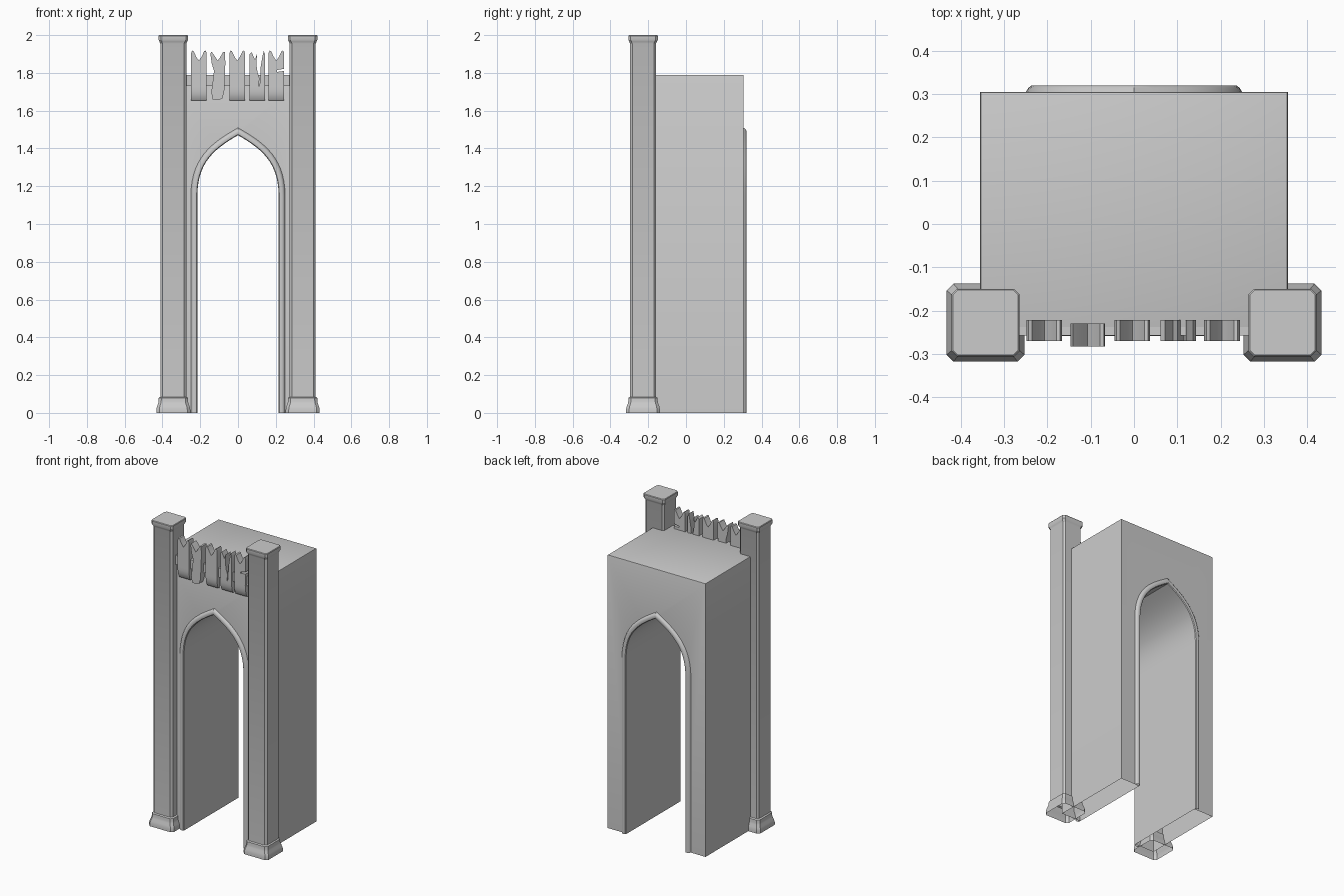
import bpy, bmesh
from mathutils import Vector

if "Cube" in bpy.data.objects:
    bpy.data.objects.remove(bpy.data.objects["Cube"])

FRONT, BACK, TOP = -0.243, 0.305, 1.79


def finish(bm, name, angle=0.6):
    bmesh.ops.recalc_face_normals(bm, faces=bm.faces[:])
    me = bpy.data.meshes.new(name)
    bm.to_mesh(me)
    bm.free()
    ob = bpy.data.objects.new(name, me)
    bpy.context.collection.objects.link(ob)
    bpy.ops.object.select_all(action='DESELECT')
    ob.select_set(True)
    bpy.context.view_layer.objects.active = ob
    bpy.ops.object.shade_smooth_by_angle(angle=angle)
    return ob


def prism(bm, pts, direction):
    """Extrude a closed planar outline along a direction."""
    f = bm.faces.new([bm.verts.new(p) for p in pts])
    ext = bmesh.ops.extrude_face_region(bm, geom=[f], use_keep_orig=True)
    moved = [g for g in ext['geom'] if isinstance(g, bmesh.types.BMVert)]
    bmesh.ops.translate(bm, verts=moved, vec=direction)


def slab(bm, outline, y0, y1):
    prism(bm, [(x, y0, z) for x, z in outline], (0, y1 - y0, 0))


# Pointed arch path, from the left foot over the apex to the right foot
def bez(t, a, b, c, d):
    s = 1 - t
    return a * s**3 + 3 * b * s * s * t + 3 * c * s * t * t + d * t**3


N = 14
half = [Vector((0.215, 0))] + [Vector((bez(i / N, .215, .215, .12, 0),
                                       bez(i / N, 1.15, 1.33, 1.40, 1.47)))
                               for i in range(N + 1)]
path = [Vector((-p.x, p.y)) for p in half] + half[-2::-1]

# Gate block with the tunnel through it, open underneath
bm = bmesh.new()
outline = [(-.355, 0), (-.355, TOP), (.355, TOP), (.355, 0)]
outline += [tuple(p) for p in reversed(path)]
slab(bm, outline, FRONT, BACK)
low = [f for f in bm.faces if all(v.co.z < 1e-5 for v in f.verts)]
bmesh.ops.delete(bm, geom=low, context='FACES_ONLY')
top_edges = [e for e in bm.edges if all(v.co.z > TOP - 1e-4 for v in e.verts)]
bmesh.ops.bevel(bm, geom=top_edges, offset=0.005, segments=2, profile=0.5, affect='EDGES')
finish(bm, "gate_block")


# Rounded moulding around both ends of the arch
def arch_trim(name, y, sign):
    profile = [(0, 0), (0, .008), (.004, .013), (.012, .015),
               (.022, .014), (.029, .009), (.034, 0)]
    bm = bmesh.new()
    rows = []
    for i, p in enumerate(path):
        a = (p - path[i - 1]).normalized() if i else None
        b = (path[i + 1] - p).normalized() if i < len(path) - 1 else None
        a, b = a or b, b or a
        t = (a + b).normalized()
        n = Vector((-t.y, t.x)) / max(0.5, t.dot(a))
        rows.append([bm.verts.new((p.x + n.x * o, y + sign * d, p.y + n.y * o))
                     for o, d in profile])
    for r, s in zip(rows, rows[1:]):
        for j in range(len(profile) - 1):
            bm.faces.new((r[j], r[j + 1], s[j + 1], s[j]))
    finish(bm, name)


arch_trim("front_arch_trim", FRONT, -1)
arch_trim("back_arch_trim", BACK, 1)


# Square pillars with chamfered corners, flared foot and cap
def pillar(name, cx, cy):
    # height, half width, corner chamfer
    levels = [(0, .09, .016), (.018, .09, .016), (.035, .086, .015), (.05, .08, .014),
              (.062, .078, .014), (.08, .077, .014), (.085, .069, .012),
              (1.955, .069, .012), (1.965, .073, .012), (1.975, .078, .012),
              (1.996, .078, .012), (2.0, .075, .011)]
    bm = bmesh.new()
    rings = []
    for z, h, c in levels:
        k = h - c
        ring = [(h, k), (k, h), (-k, h), (-h, k), (-h, -k), (-k, -h), (k, -h), (h, -k)]
        rings.append([bm.verts.new((cx + x, cy + y, z)) for x, y in ring])
    for r, s in zip(rings, rings[1:]):
        for j in range(8):
            bm.faces.new((r[j], r[j - 1], s[j - 1], s[j]))
    bm.faces.new(rings[-1])
    finish(bm, name, 0.5)


pillar("left_pillar", -.3425, -.2275)
pillar("right_pillar", .3425, -.2275)

# Rail behind the battlement slabs
bm = bmesh.new()
slab(bm, [(-.29, 1.73), (.29, 1.73), (.29, 1.79), (-.29, 1.79)], -.257, FRONT + .01)
finish(bm, "rail")

# Battlement slabs: swallow-tailed tops, some of them damaged
B = 1.73
whole = [(-.041, B), (.041, B), (.041, 1.905), (.036, 1.918), (.028, 1.915), (.014, 1.885),
         (0, 1.865), (-.014, 1.885), (-.028, 1.915), (-.036, 1.918), (-.041, 1.905)]
chipped = [(-.041, B), (.036, B), (.041, 1.74), (.041, 1.81), (.004, 1.805), (.004, 1.815),
           (.041, 1.822)] + whole[2:]
split_left = [(-.041, B), (.006, B), (.012, 1.77), (.002, 1.80), (-.004, 1.84),
              (-.002, 1.90), (-.012, 1.87), (-.03, 1.91), (-.041, 1.90)]
split_right = [(.012, B), (.041, B), (.041, 1.90), (.034, 1.916), (.026, 1.88),
               (.018, 1.83), (.016, 1.78)]
broken = [(-.03, 1.66), (0, 1.655), (.022, 1.665), (.032, 1.70), (.034, 1.77), (.038, 1.85),
          (.036, 1.91), (.026, 1.912), (.012, 1.885), (-.002, 1.865), (-.022, 1.895),
          (-.036, 1.913), (-.041, 1.90), (-.034, 1.85), (-.022, 1.81), (-.028, 1.76),
          (-.036, 1.70)]
corbel = [(-.235, 1.655), (-.254, 1.655), (-.262, 1.668), (-.268, 1.69), (-.27, 1.71),
          (-.27, B), (-.235, B)]


def battlement(name, cx, outlines, y0=-.27, y1=-.222, foot=True):
    bm = bmesh.new()
    for o in outlines:
        slab(bm, [(cx + x, z) for x, z in o], y0, y1)
    if foot:  # rounded foot against the wall
        prism(bm, [(cx - .041, y, z) for y, z in corbel], (.082, 0, 0))
    finish(bm, name)


battlement("battlement_1", -.207, [whole])
battlement("battlement_2_broken", -.105, [broken], -.283, -.23, False)
battlement("battlement_3", -.004, [whole])
battlement("battlement_4_split", .102, [split_left, split_right])
battlement("battlement_5_chipped", .203, [chipped])
